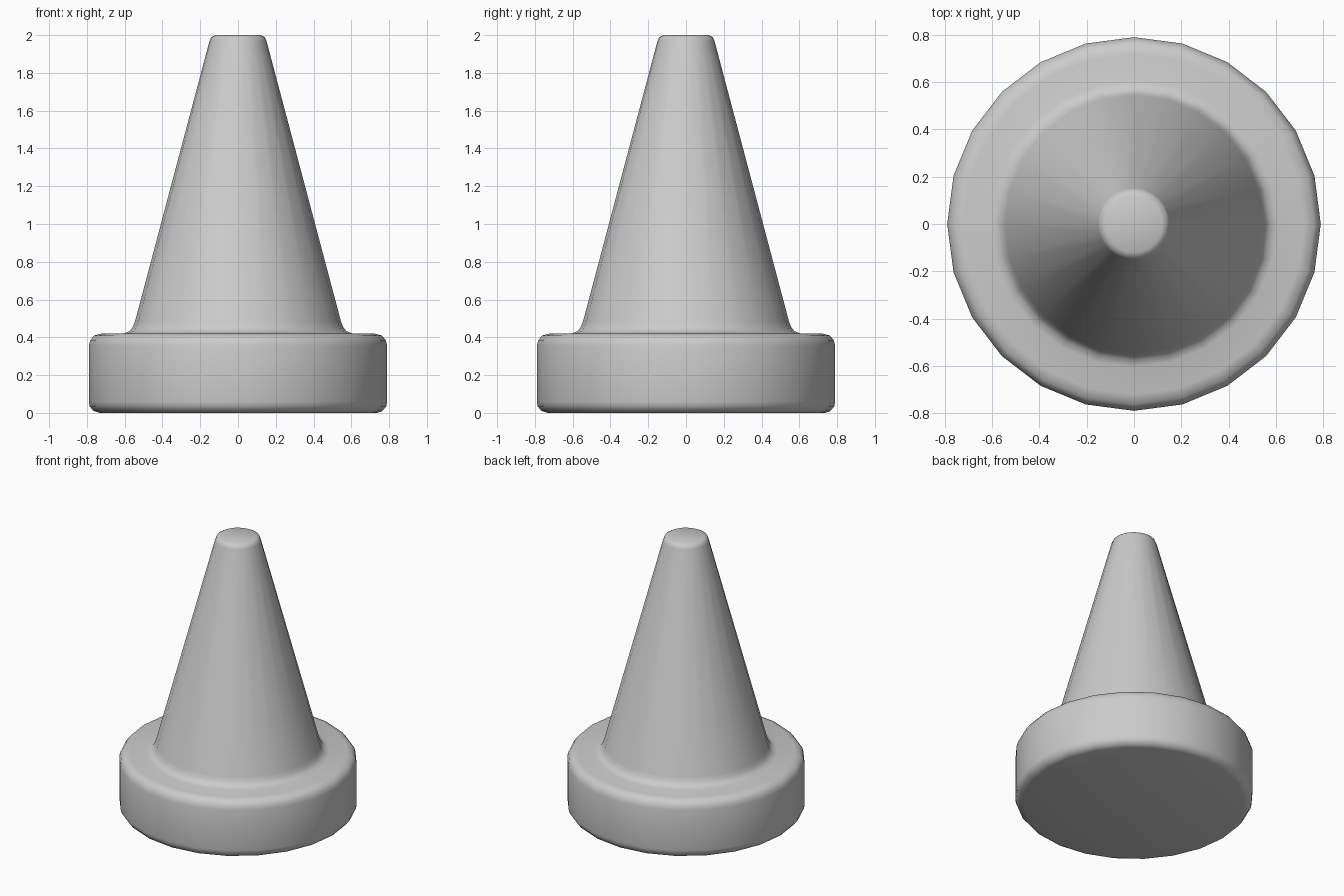
import bpy
import bmesh
from math import cos, sin, tau, radians

cube = bpy.data.objects.get("Cube")
if cube:
    bpy.data.objects.remove(cube, do_unlink=True)

SIDES = 24

# One plain grey material
grey = bpy.data.materials.new("plain_grey")
grey.use_nodes = True
colour = (0.6, 0.6, 0.6, 1)
grey.diffuse_color = colour
grey.node_tree.nodes["Principled BSDF"].inputs["Base Color"].default_value = colour


def lathe(name, profile):
    """Turn a (radius, height) profile around z, with a flat cap at each end."""
    bm = bmesh.new()
    rings = [[bm.verts.new((r * cos(tau * i / SIDES), r * sin(tau * i / SIDES), z))
              for i in range(SIDES)] for r, z in profile]
    for low, high in zip(rings, rings[1:]):
        for i in range(SIDES):
            j = (i + 1) % SIDES
            bm.faces.new((low[i], low[j], high[j], high[i]))
    bm.faces.new(rings[0][::-1])
    bm.faces.new(rings[-1])
    mesh = bpy.data.meshes.new(name)
    bm.to_mesh(mesh)
    bm.free()
    mesh.materials.append(grey)
    obj = bpy.data.objects.new(name, mesh)
    bpy.context.collection.objects.link(obj)
    bpy.ops.object.select_all(action="DESELECT")
    obj.select_set(True)
    bpy.context.view_layer.objects.active = obj
    bpy.ops.object.shade_smooth_by_angle(angle=radians(50))
    return obj


# Rounded disc base, filleted into a tapering cone with a softened flat tip
lathe("cone_on_base", [
    (0.735, 0.0), (0.765, 0.01), (0.785, 0.035), (0.79, 0.06),
    (0.79, 0.355), (0.782, 0.385), (0.762, 0.41), (0.72, 0.42),
    (0.605, 0.42), (0.575, 0.432), (0.558, 0.452), (0.545, 0.485),
    (0.152, 1.965), (0.143, 1.988), (0.12, 2.0),
])
